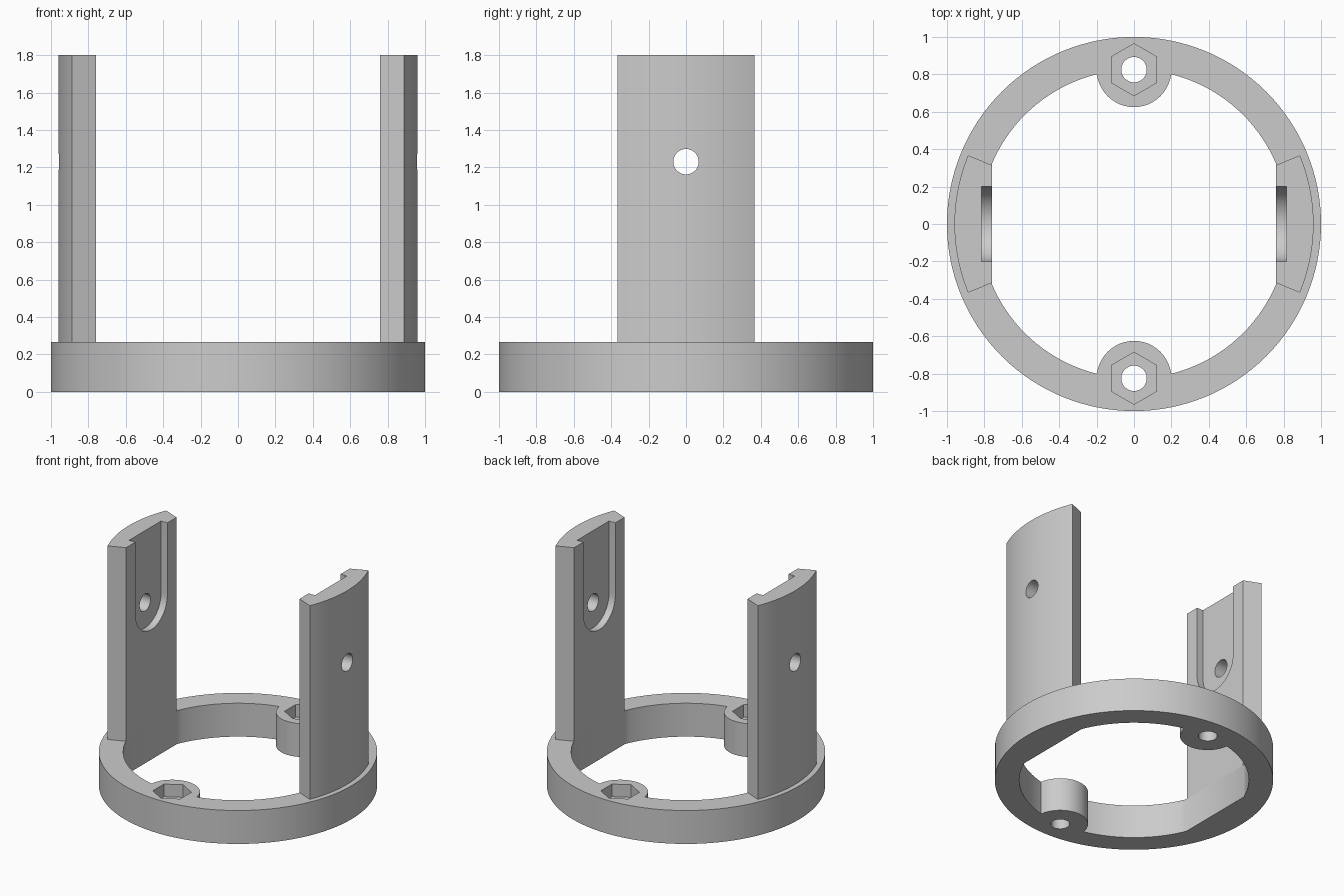
import bpy, bmesh
from math import pi, sin, cos, asin, acos, radians
from mathutils import Matrix

cube = bpy.data.objects.get("Cube")
if cube:
    bpy.data.objects.remove(cube, do_unlink=True)

grey = bpy.data.materials.new("plain_grey")
grey.use_nodes = True
colour = (0.6, 0.6, 0.6, 1)
grey.diffuse_color = colour
grey.node_tree.nodes["Principled BSDF"].inputs["Base Color"].default_value = colour

BASE_TOP, POST_TOP = 0.265, 1.8
INNER, FLAT_X = 0.825, 0.76
HOLE, HOLE_Z = 0.068, 1.23
SLOT = 0.2


def arc(r, a0, a1, n, cx=0, cy=0):
    return [(cx + r * cos(a0 + (a1 - a0) * i / n), cy + r * sin(a0 + (a1 - a0) * i / n))
            for i in range(n + 1)]


def circle(r, n, cx=0, cy=0, start=0):
    return arc(r, start, start + 2 * pi, n, cx, cy)[:-1]


def prism(name, outline, low, high, matrix=None):
    """Extrude a flat outline along z, then place it."""
    bm = bmesh.new()
    face = bm.faces.new([bm.verts.new((x, y, low)) for x, y in outline])
    ext = bmesh.ops.extrude_face_region(bm, geom=[face])
    verts = [v for v in ext["geom"] if isinstance(v, bmesh.types.BMVert)]
    bmesh.ops.translate(bm, verts=verts, vec=(0, 0, high - low))
    if matrix:
        bm.transform(matrix)
    bmesh.ops.recalc_face_normals(bm, faces=bm.faces)
    mesh = bpy.data.meshes.new(name)
    bm.to_mesh(mesh)
    bm.free()
    mesh.materials.append(grey)
    obj = bpy.data.objects.new(name, mesh)
    bpy.context.collection.objects.link(obj)
    return obj


def cut(target, cutters):
    """Subtract the cutters and discard them."""
    for c in cutters:
        c.hide_render = True
        mod = target.modifiers.new("cut", "BOOLEAN")
        mod.operation, mod.solver, mod.object = "DIFFERENCE", "EXACT", c
    bpy.context.view_layer.update()
    deps = bpy.context.evaluated_depsgraph_get()
    mesh = bpy.data.meshes.new_from_object(target.evaluated_get(deps))
    target.modifiers.clear()
    target.data = mesh
    for c in cutters:
        bpy.data.objects.remove(c, do_unlink=True)


def smooth(obj):
    bpy.ops.object.select_all(action="DESELECT")
    obj.select_set(True)
    bpy.context.view_layer.objects.active = obj
    bpy.ops.object.shade_smooth_by_angle(angle=radians(30))


# Base ring: round opening with two flats, leaving two screw bosses
corner = acos(FLAT_X / INNER)
opening = prism("opening_cutter",
                arc(INNER, corner, pi - corner, 48) + arc(INNER, pi + corner, 2 * pi - corner, 48),
                -0.1, 0.4)
cut(opening, [prism("boss_shape", circle(0.2, 48, 0, s * INNER), -0.2, 0.5) for s in (-1, 1)])
base = prism("base_ring", circle(1, 128), 0, BASE_TOP)
cutters = [opening]
for s in (-1, 1):
    cutters.append(prism("screw_hole", circle(HOLE, 32, 0, s * INNER), -0.1, 0.4))
    cutters.append(prism("nut_pocket", circle(0.139, 6, 0, s * INNER, pi / 2), BASE_TOP - 0.1, 0.4))
cut(base, cutters)
smooth(base)

# Two upright posts, each with an open-topped round-ended slot and a pin hole
side = radians(22.5)
flat_y = FLAT_X * sin(side) / cos(side)
post_outline = [(FLAT_X, -flat_y)] + arc(0.96, -side, side, 24) + [(FLAT_X, flat_y)]
slot_outline = arc(SLOT, pi, 2 * pi, 32, 0, HOLE_Z) + [(SLOT, 2), (-SLOT, 2)]
# Maps outline x to y, outline y to z and extrusion to x
upright = Matrix(((0, 0, 1, 0), (1, 0, 0, 0), (0, 1, 0, 0), (0, 0, 0, 1)))
for name, turn in (("left_post", 0), ("right_post", pi)):
    post = prism(name, post_outline, BASE_TOP, POST_TOP)
    cut(post, [prism("slot_cutter", slot_outline, 0.6, 0.815, upright),
               prism("pin_hole", circle(HOLE, 32, 0, HOLE_Z), 0.5, 1.2, upright)])
    post.data.transform(Matrix.Rotation(turn, 4, "Z"))
    smooth(post)
